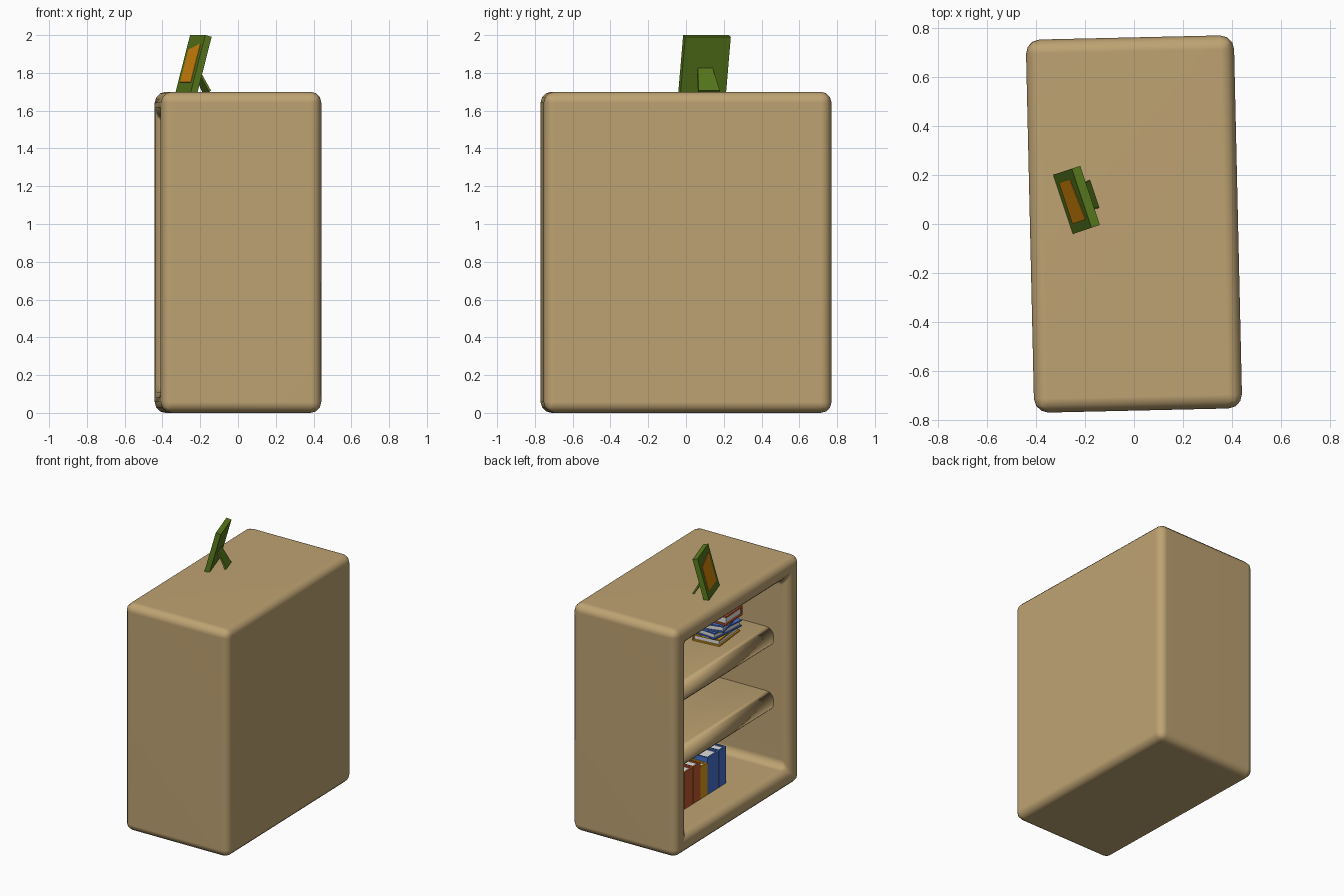
import bpy, bmesh
from math import radians
from mathutils import Matrix, Vector

if "Cube" in bpy.data.objects:
    bpy.data.objects.remove(bpy.data.objects["Cube"])

T = Matrix.Translation


def R(deg, axis):
    return Matrix.Rotation(radians(deg), 4, axis)


def material(name, rgb):
    m = bpy.data.materials.new(name)
    m.use_nodes = True
    m.diffuse_color = (*rgb, 1)
    m.node_tree.nodes["Principled BSDF"].inputs["Base Color"].default_value = (*rgb, 1)
    return m


wood = material("tan wood", (0.515, 0.365, 0.17))
green = material("green paint", (0.10, 0.195, 0.012))
orange = material("picture orange", (0.72, 0.26, 0.003))
yellow = material("yellow cover", (0.72, 0.33, 0.008))
red = material("brick red", (0.53, 0.10, 0.03))
blue = material("blue", (0.06, 0.165, 0.60))
paper = material("paper white", (0.76, 0.74, 0.72))


def box(bm, lo, hi, mat=0):
    """Add a box between two corners and return its faces."""
    lo, hi = Vector(lo), Vector(hi)
    m = T((lo + hi) / 2) @ Matrix.Diagonal((*(hi - lo), 1))
    verts = bmesh.ops.create_cube(bm, size=1, matrix=m)["verts"]
    faces = list({f for v in verts for f in v.link_faces})
    for f in faces:
        f.material_index = mat
    return faces


def finish(bm, name, mats, matrix, smooth=False):
    bm.normal_update()
    mesh = bpy.data.meshes.new(name)
    for f in bm.faces:
        f.smooth = smooth
    bm.to_mesh(mesh)
    bm.free()
    for m in mats:
        mesh.materials.append(m)
    ob = bpy.data.objects.new(name, mesh)
    bpy.context.collection.objects.link(ob)
    ob.matrix_world = matrix
    if smooth:  # keeps the large faces flat between rounded edges
        ob.modifiers.new("Flat faces", 'WEIGHTED_NORMAL')


def facing_minus_x(faces):
    return min(faces, key=lambda f: f.calc_center_median().x)


def round_edges(bm, edges, radius):
    bmesh.ops.bevel(bm, geom=edges, offset=radius, segments=3,
                    profile=0.5, affect='EDGES')


turn = R(1.3, 'Z')
half_w, half_d, height, wall = 0.425, 0.762, 1.7, 0.14

# Cabinet shell: hollowed from the open side, every real edge rounded
bm = bmesh.new()
faces = box(bm, (-half_w, -half_d, 0), (half_w, half_d, height))
opening = facing_minus_x(faces)
bm.normal_update()
bmesh.ops.inset_region(bm, faces=[opening], thickness=wall, use_even_offset=True)
inner = bmesh.ops.extrude_discrete_faces(bm, faces=[opening])["faces"][0]
bmesh.ops.translate(bm, vec=(2 * half_w - wall, 0, 0), verts=inner.verts)
bm.normal_update()
round_edges(bm, [e for e in bm.edges if e.calc_face_angle(0) > 0.5], 0.057)
finish(bm, "cabinet_shell", [wood], turn, True)

# Two thick shelves with rounded front edges
for name, z in (("lower_shelf", 0.61), ("upper_shelf", 1.09)):
    bm = bmesh.new()
    faces = box(bm, (-0.3, -0.66, z - 0.072), (0.33, 0.66, z + 0.072))
    front = [e for e in facing_minus_x(faces).edges
             if abs(e.verts[0].co.y - e.verts[1].co.y) > 0.1]
    round_edges(bm, front, 0.06)
    finish(bm, name, [wood], turn, True)


def book(name, thick, tall, deep, cover, matrix):
    """Spine at x = 0, thickness along y, height along z."""
    c = min(0.012, thick * 0.2)
    bm = bmesh.new()
    box(bm, (0, 0, 0), (c, thick, tall))
    box(bm, (c, 0, 0), (deep, c, tall))
    box(bm, (c, thick - c, 0), (deep, thick, tall))
    box(bm, (c, c, 0.01), (deep - 0.01, thick - c, tall - 0.01), 1)
    finish(bm, name, [cover, paper], turn @ matrix)


# Upright row on the cabinet floor, spines towards the opening
row = [(0.09, 0.275, blue), (0.14, 0.275, blue), (0.085, 0.24, yellow),
       (0.09, 0.275, red), (0.11, 0.275, red), (0.09, 0.275, red)]
y = -0.205
for i, (thick, tall, cover) in enumerate(row):
    book(f"upright_book_{i + 1}", thick - 0.004, tall, 0.24, cover,
         T((-0.19, y, wall)))
    y += thick

# Lying stack on the upper shelf, pages towards the opening
z = 1.162
stack = [(0.05, yellow, 5), (0.05, blue, -6), (0.05, blue, 14), (0.07, red, -88)]
for i, (thick, cover, angle) in enumerate(stack):
    book(f"stacked_book_{i + 1}", thick, 0.29, 0.21, cover,
         T((-0.04, -0.31, z)) @ R(180 + angle, 'Z') @ R(90, 'X') @ T((-0.105, 0, -0.145)))
    z += thick

# Picture frame leaning back on the cabinet top
place = T((-0.29, 0.08, height)) @ R(18.4, 'Z')
lean = place @ R(15, 'Y')
bm = bmesh.new()
box(bm, (0, -0.127, 0), (0.037, 0.127, 0.311))
finish(bm, "picture_frame", [green], lean)

# Thin picture plate with a slanted top
bm = bmesh.new()
box(bm, (-0.002, -0.088, 0.052), (0.001, 0.088, 0.265))
for v in bm.verts:
    if v.co.z > 0.1 and v.co.y > 0:
        v.co.z -= 0.035
finish(bm, "picture", [orange], lean)

# Tapered stand behind the frame
bm = bmesh.new()
box(bm, (0, -0.06, 0), (0.012, 0.06, 0.15))
for v in bm.verts:
    if v.co.z > 0.1:
        v.co.y *= 0.65
finish(bm, "frame_stand", [green], place @ T((0.125, 0, 0)) @ R(-28, 'Y'))
